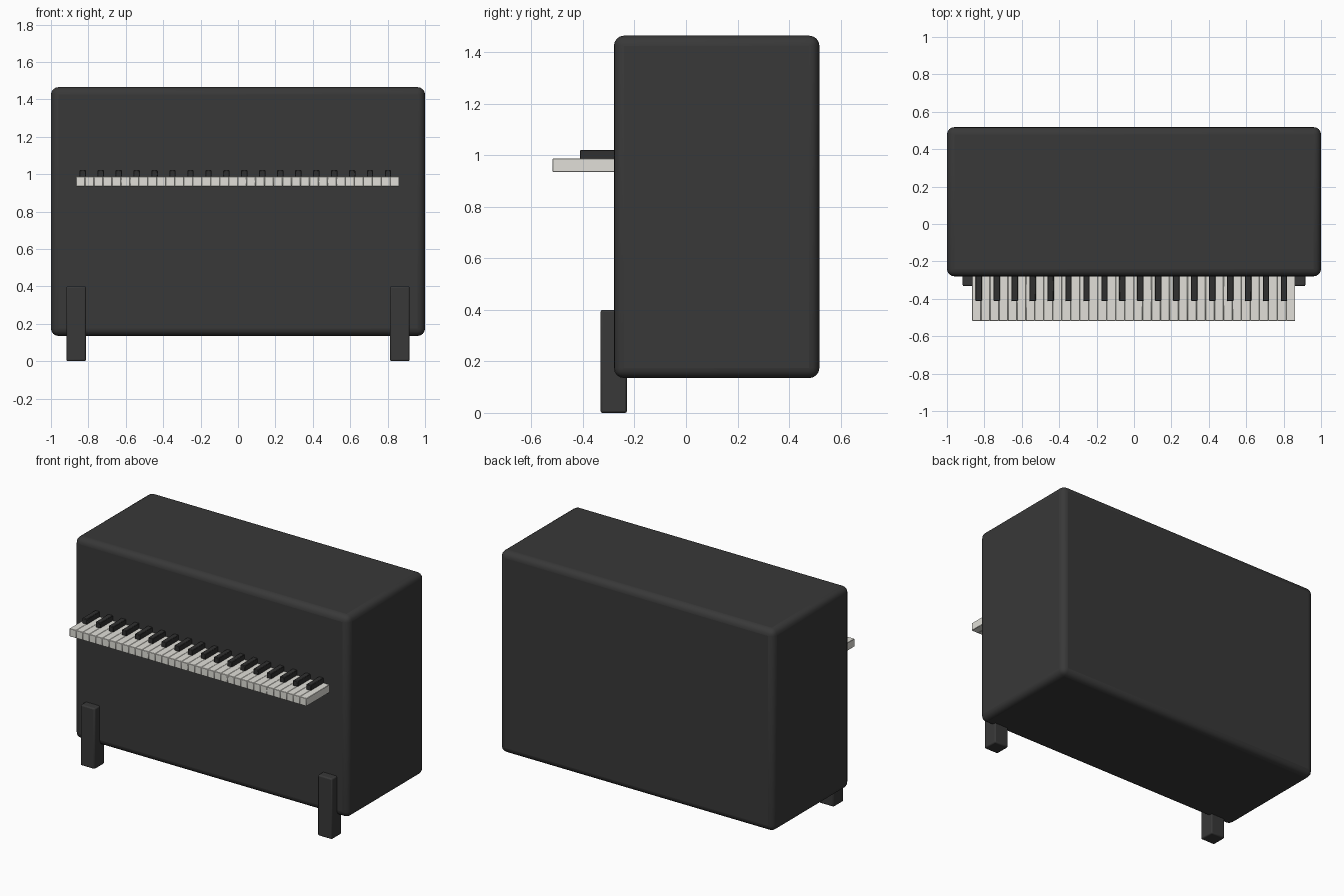
import bpy
import math

cube = bpy.data.objects.get("Cube")
if cube:
    bpy.data.objects.remove(cube, do_unlink=True)


def make_material(name, color, roughness):
    mat = bpy.data.materials.new(name)
    mat.use_nodes = True
    mat.diffuse_color = (*color, 1)
    shader = mat.node_tree.nodes["Principled BSDF"]
    shader.inputs["Base Color"].default_value = (*color, 1)
    shader.inputs["Roughness"].default_value = roughness
    return mat


black = make_material("black lacquer", (0.04, 0.04, 0.04), 0.4)
ebony = make_material("ebony", (0.03, 0.03, 0.03), 0.4)
ivory = make_material("ivory", (0.75, 0.74, 0.69), 0.4)


def box(name, low, high, mat, bevel, segments):
    """Rounded box between two corners."""
    center = [(a + b) / 2 for a, b in zip(low, high)]
    bpy.ops.mesh.primitive_cube_add(size=1, location=center)
    obj = bpy.context.object
    obj.name = name
    obj.scale = [b - a for a, b in zip(low, high)]
    bpy.ops.object.transform_apply(location=False, rotation=False, scale=True)
    mod = obj.modifiers.new("rounded edges", "BEVEL")
    mod.width = bevel
    mod.segments = segments
    obj.data.materials.append(mat)
    bpy.ops.object.shade_smooth_by_angle(angle=math.radians(40))
    return obj


# Cabinet
FRONT = -0.28
box("cabinet", (-1, FRONT, 0.135), (1, 0.518, 1.465), black, 0.04, 4)

# Front legs
for side, x in (("right", -0.865), ("left", 0.865)):
    box(f"{side}_leg", (x - 0.052, -0.332, 0), (x + 0.052, -0.229, 0.4), black, 0.008, 2)

# Keyboard: touching white keys, with a black key on every second one
COUNT, PITCH, START = 36, 0.048, -0.866
for i in range(COUNT):
    x = START + i * PITCH
    box(f"white_key_{i + 1}", (x, -0.518, 0.935), (x + PITCH, FRONT + 0.03, 0.987), ivory, 0.002, 1)
    if i % 2 == 0:
        box(f"black_key_{i // 2 + 1}", (x + 0.019, -0.412, 0.98), (x + 0.053, FRONT + 0.03, 1.021),
            ebony, 0.003, 1)
